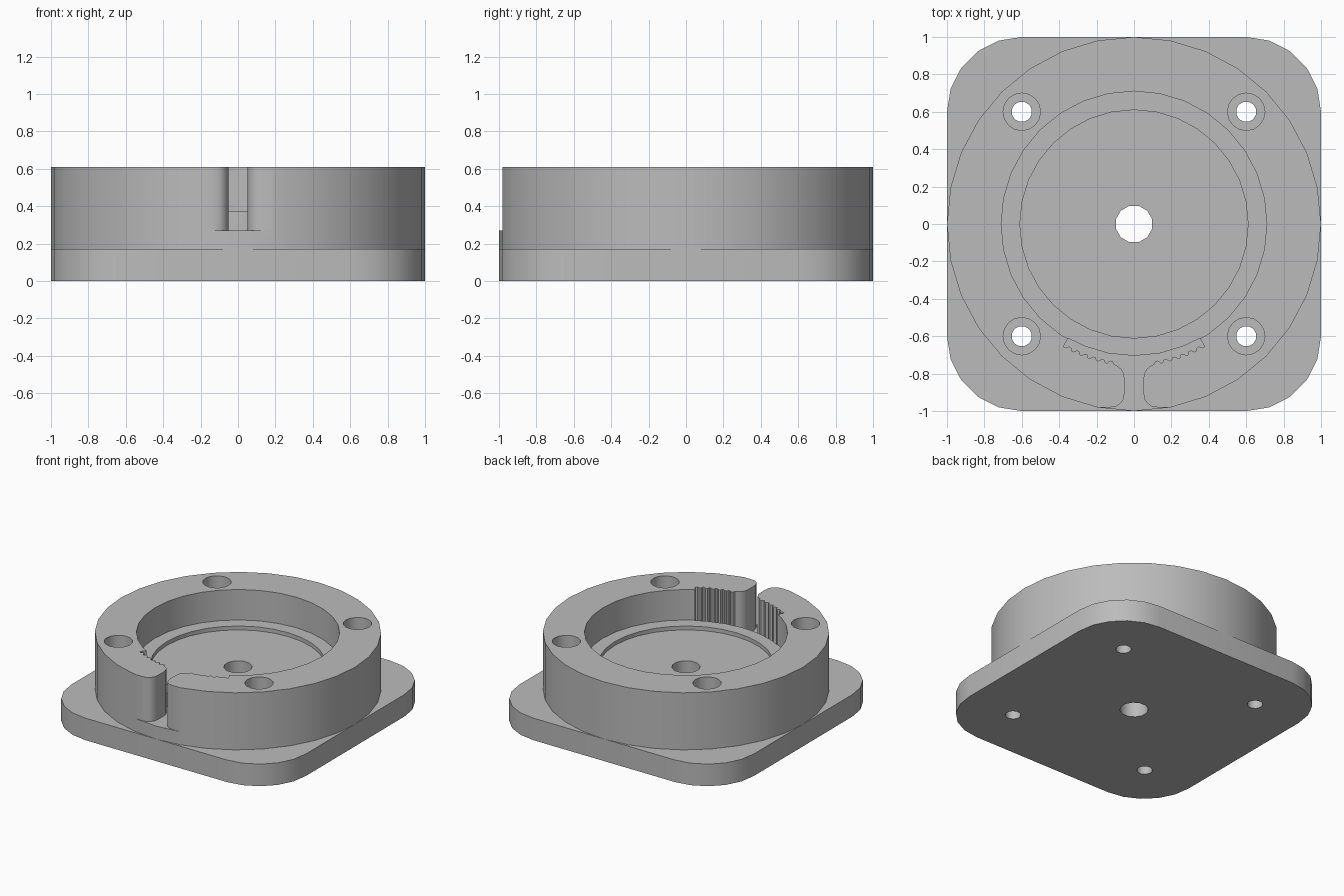
import bpy, bmesh
from math import sin, cos, pi, radians

if "Cube" in bpy.data.objects:
    bpy.data.objects.remove(bpy.data.objects["Cube"])

BASE_TOP, TOP, LEDGE, POCKET, SLOT = 0.17, 0.61, 0.375, 0.345, 0.27
HOLES = [(x, y) for x in (-0.6, 0.6) for y in (-0.6, 0.6)]

grey = bpy.data.materials.new("plain grey")
grey.use_nodes = True
grey.diffuse_color = (0.5, 0.5, 0.5, 1)
grey.node_tree.nodes["Principled BSDF"].inputs["Base Color"].default_value = (0.5, 0.5, 0.5, 1)


def prism(name, outline, z0, z1):
    """Extrude a closed outline straight up from z0 to z1."""
    bm = bmesh.new()
    face = bm.faces.new([bm.verts.new((x, y, z0)) for x, y in outline])
    top = bmesh.ops.extrude_face_region(bm, geom=[face])["geom"]
    verts = [v for v in top if isinstance(v, bmesh.types.BMVert)]
    bmesh.ops.translate(bm, verts=verts, vec=(0, 0, z1 - z0))
    bmesh.ops.recalc_face_normals(bm, faces=bm.faces)
    mesh = bpy.data.meshes.new(name)
    bm.to_mesh(mesh)
    bm.free()
    mesh.materials.append(grey)
    obj = bpy.data.objects.new(name, mesh)
    bpy.context.collection.objects.link(obj)
    return obj


def circle(r, n, cx=0, cy=0, turn=0.0):
    return [(cx + r * cos(2 * pi * (i + turn) / n), cy + r * sin(2 * pi * (i + turn) / n))
            for i in range(n)]


def polar(r, degrees):
    """Point at an angle measured from the front centre line."""
    return r * sin(radians(degrees)), -r * cos(radians(degrees))


def cut(target, cutters):
    """Subtract every cutter, then shade the curved walls smooth."""
    bpy.ops.object.select_all(action='DESELECT')
    bpy.context.view_layer.objects.active = target
    target.select_set(True)
    for c in cutters:
        mod = target.modifiers.new("cut", 'BOOLEAN')
        mod.operation, mod.solver, mod.object = 'DIFFERENCE', 'EXACT', c
        bpy.ops.object.modifier_apply(modifier=mod.name)
    bpy.ops.object.shade_smooth_by_angle(angle=radians(35))


# Square base plate with rounded corners
R, STEPS = 0.4, 5
plate = []
for quarter, (sx, sy) in enumerate([(1, 1), (-1, 1), (-1, -1), (1, -1)]):
    for i in range(STEPS + 1):
        a = pi / 2 * (quarter + i / STEPS)
        plate.append((sx * (1 - R) + R * cos(a), sy * (1 - R) + R * sin(a)))
base_plate = prism("base_plate", plate, 0, BASE_TOP)

# Round housing
housing = prism("ring_housing", circle(1, 32), BASE_TOP, TOP)

# Half outline of the front slot: step, toothed wall, rounded lips, flared mouth
half = [polar(0.705, d) for d in (11.25, 22.5, 30)] + [polar(0.757, 30)]
TEETH, PITCH = 6, 3.6
for i in range(TEETH):
    start = 29 - i * PITCH
    half += [polar(0.757, start), polar(0.742, start - 0.3 * PITCH),
             polar(0.742, start - 0.6 * PITCH), polar(0.757, start - 0.8 * PITCH)]
half += [(0.085, -0.762), (0.068, -0.775), (0.055, -0.80), (0.05, -0.83), (0.05, -0.90),
         (0.056, -0.935), (0.072, -0.96), (0.10, -0.978), (0.14, -0.981), (0.18, -0.98),
         (0.18, -1.1)]
slot_outline = [polar(0.705, 0)] + half + [(-x, y) for x, y in reversed(half)]

# Cutters
centre_hole = prism("centre_hole_cutter", circle(0.1, 12, turn=0.5), -1, 1)
cavity = prism("cavity_cutter", circle(0.71, 32), LEDGE, 1)
pocket = prism("pocket_cutter", circle(0.61, 32), POCKET, LEDGE + 0.1)
slot = prism("slot_cutter", slot_outline, SLOT, 1)
screw_holes = [prism("screw_hole_cutter", circle(0.055, 12, x, y, 0.5), -1, 1) for x, y in HOLES]
counterbores = [prism("counterbore_cutter", circle(0.1, 16, x, y), BASE_TOP - 0.05, 1)
                for x, y in HOLES]

cut(base_plate, [centre_hole] + screw_holes)
cut(housing, [cavity, pocket, slot, centre_hole] + counterbores)

for c in [centre_hole, cavity, pocket, slot] + screw_holes + counterbores:
    bpy.data.objects.remove(c)
